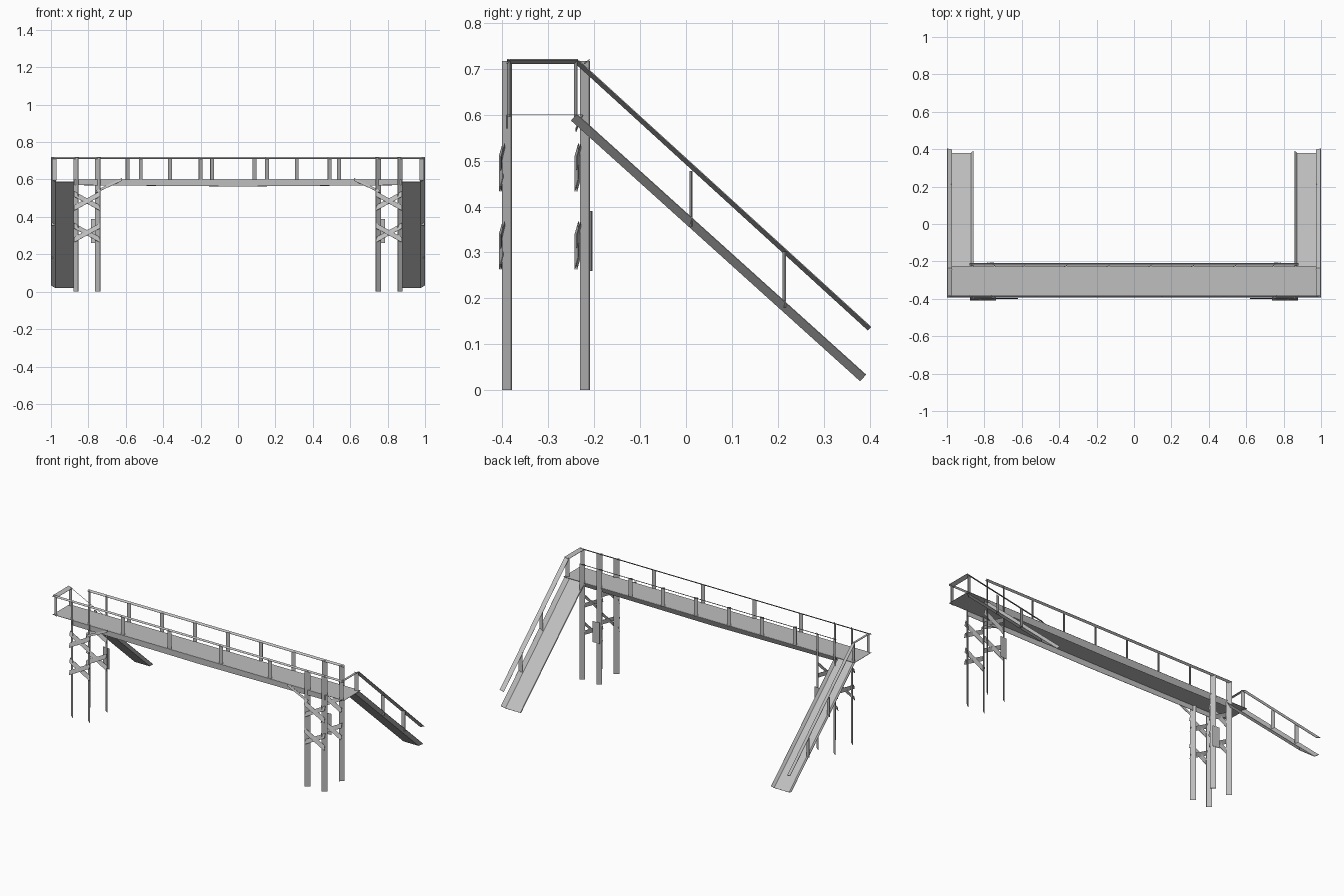
import bpy, bmesh
from mathutils import Vector

cube = bpy.data.objects.get("Cube")
if cube:
    bpy.data.objects.remove(cube, do_unlink=True)

# One painted-steel grey
GREY = (0.52, 0.52, 0.52, 1)
mat = bpy.data.materials.new("steel grey")
mat.use_nodes = True
mat.diffuse_color = GREY
mat.node_tree.nodes["Principled BSDF"].inputs["Base Color"].default_value = GREY


def sheet(name, quads, mirror=False, thickness=0.002):
    """Thin plates from four-point outlines, optionally mirrored in x."""
    bm = bmesh.new()
    for quad in quads:
        bm.faces.new([bm.verts.new(p) for p in quad])
    bmesh.ops.remove_doubles(bm, verts=bm.verts, dist=0.0001)
    mesh = bpy.data.meshes.new(name)
    bm.to_mesh(mesh)
    bm.free()
    mesh.materials.append(mat)
    obj = bpy.data.objects.new(name, mesh)
    bpy.context.collection.objects.link(obj)
    if mirror:
        obj.modifiers.new("Mirror", "MIRROR").use_mirror_merge = False
    solid = obj.modifiers.new("Solidify", "SOLIDIFY")
    solid.thickness = thickness
    solid.offset = 0
    return obj


def strip(a, b, side):
    """Flat bar outline from a to b, widened by the vector side."""
    a, b, h = Vector(a), Vector(b), Vector(side) / 2
    return [a - h, b - h, b + h, a + h]


DECK, RAIL = 0.60, 0.716
FRONT, BACK = -0.39, -0.225

# Walkway with shallow girders underneath
sheet("deck", [[(-1, FRONT, DECK), (1, FRONT, DECK), (1, BACK, DECK), (-1, BACK, DECK)]])
for name, y, inset in (("front_girder", FRONT, 0.0), ("back_girder", BACK, 0.015)):
    sheet(name, [[(0, y - inset, 0.563), (0.875, y - inset, 0.57),
                  (0.875, y, DECK), (0, y, DECK)]], mirror=True)

# Supports: diagonal-set flat columns, four at each end
sheet("columns", [strip((x, y, 0), (x, y, 0.717), (0.026, 0.02, 0))
                  for x in (0.75, 0.867) for y in (-0.39, -0.22)], mirror=True)

# Crossed bracing between columns, two tiers on both faces
braces = []
for y in (-0.401, -0.236):
    for z in (0.315, 0.485):
        for s in (1, -1):
            braces.append(strip((0.738, y + 0.002 * s, z - 0.038 * s),
                                (0.877, y + 0.002 * s, z + 0.038 * s), (0, 0.008, 0.028)))
sheet("cross_braces", braces, mirror=True)
sheet("knee_braces", [strip((0.76, -0.398, 0.535), (0.62, -0.398, 0.6), (0, 0.004, 0.014))], mirror=True)
sheet("column_panels", [strip((0.762, -0.207, 0.26), (0.762, -0.207, 0.39), (0.046, 0.004, 0))], mirror=True)

# Deck railings
sheet("front_rail", [strip((-1, -0.387, RAIL), (1, -0.387, RAIL), (0, 0.008, 0.009))])
sheet("back_rail", [strip((-0.88, -0.216, RAIL), (0.88, -0.216, RAIL), (0, 0.012, 0.009))])
sheet("end_rails", [strip((0.986, -0.39, RAIL), (0.986, -0.235, RAIL), (0.025, 0, 0.009))], mirror=True)
POST = (0.02, 0.01, 0)
sheet("front_posts", [strip((x, -0.387, DECK), (x, -0.387, RAIL), POST)
                      for x in (-0.52, -0.20, 0.155, 0.49)])
sheet("back_posts", [strip((-0.59 + 0.226 * i, BACK, DECK), (-0.59 + 0.226 * i, BACK, RAIL), POST)
                     for i in range(6)])
sheet("end_posts", [strip((0.982, y, 0.595), (0.982, y, RAIL), (0.022, 0.006, 0))
                    for y in (-0.386, -0.24)], mirror=True)

# Ramps: trough section swept down the slope
top, foot = Vector((0, -0.25, 0.588)), Vector((0, 0.38, 0.02))
d = (foot - top).normalized()
normal = Vector((0, -d.z, d.y))
section = [(0.858, 0.016), (0.872, 0), (0.975, 0), (0.998, 0.018)]
ramp = []
for (x0, h0), (x1, h1) in zip(section, section[1:]):
    a, b = Vector((x0, 0, 0)) + normal * h0, Vector((x1, 0, 0)) + normal * h1
    ramp.append([top + a, foot + a, foot + b, top + b])
sheet("ramps", ramp, mirror=True)

# Ramp handrails on the outer side
sheet("ramp_rails", [strip((0.986, -0.237, 0.715), (0.986, 0.40, 0.134), (0.025, 0.006, 0.007))], mirror=True)
sheet("ramp_posts", [strip((0.987, y, z), (0.987, y, z + 0.122), (0.022, 0.005, 0))
                     for y, z in ((0.011, 0.355), (0.214, 0.18))], mirror=True)
